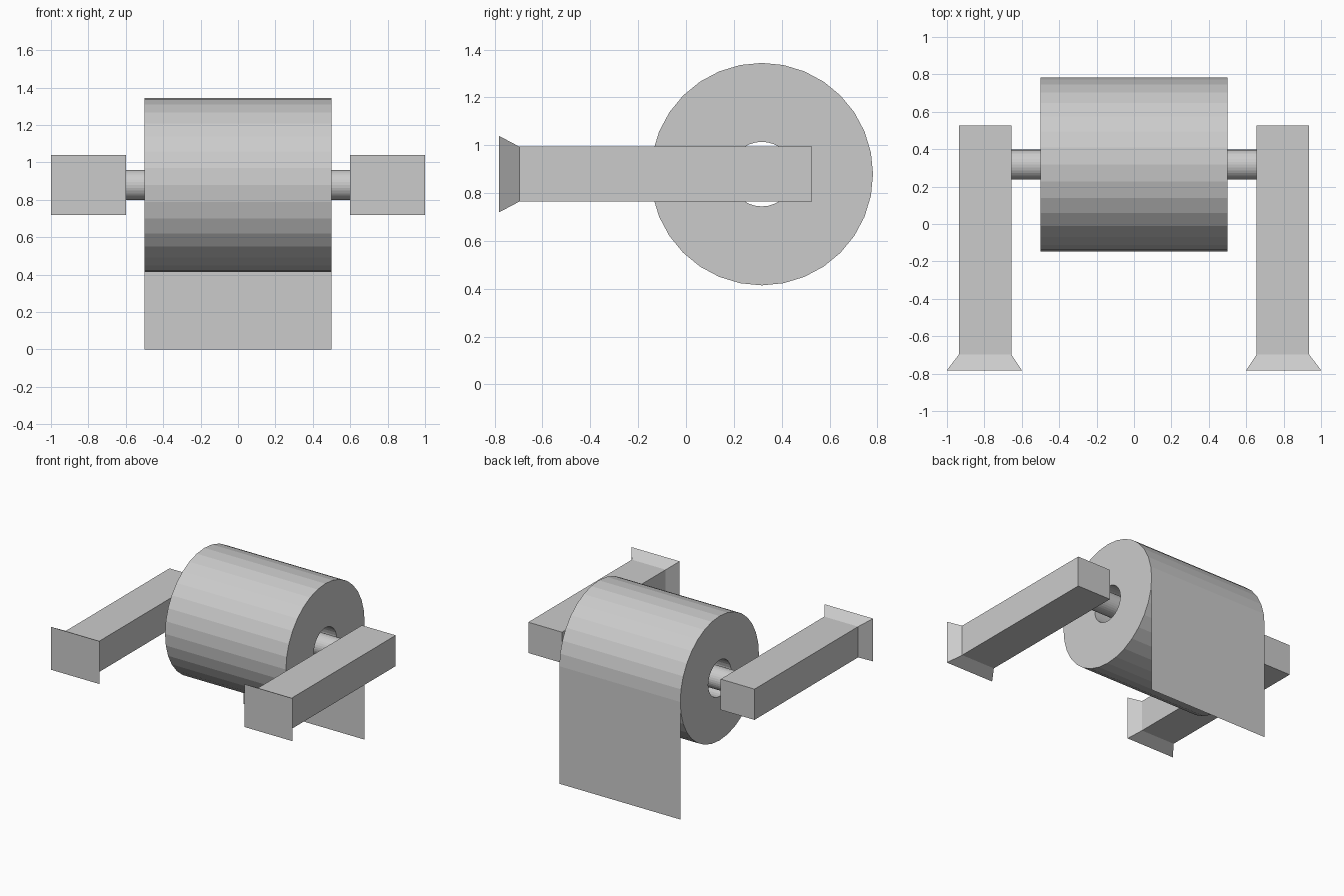
import bpy, bmesh
from math import sin, cos, pi

if "Cube" in bpy.data.objects:
    bpy.data.objects.remove(bpy.data.objects["Cube"])

AXIS_Y, AXIS_Z = 0.317, 0.879   # centre line of the roll and rod
SIDES = 32
ROLL_R, HOLE_R, ROD_R = 0.465, 0.135, 0.08


def finish(bm, name, solid=True):
    if solid:
        bmesh.ops.recalc_face_normals(bm, faces=bm.faces[:])
    mesh = bpy.data.meshes.new(name)
    bm.to_mesh(mesh)
    bm.free()
    obj = bpy.data.objects.new(name, mesh)
    bpy.context.collection.objects.link(obj)
    return obj


def circle(bm, x, r):
    return [bm.verts.new((x, AXIS_Y + r * cos(2 * pi * i / SIDES),
                          AXIS_Z + r * sin(2 * pi * i / SIDES)))
            for i in range(SIDES)]


def rect(bm, cx, y, hx, hz):
    return [bm.verts.new((cx + sx * hx, y, AXIS_Z + sz * hz))
            for sx, sz in ((-1, -1), (1, -1), (1, 1), (-1, 1))]


def bridge(bm, a, b):
    n = len(a)
    for i in range(n):
        j = (i + 1) % n
        bm.faces.new((a[i], a[j], b[j], b[i]))


# Paper roll: closed tube with an open core
bm = bmesh.new()
rings = [circle(bm, x, r) for x, r in
         ((-0.5, HOLE_R), (-0.5, ROLL_R), (0.5, ROLL_R), (0.5, HOLE_R))]
for k in range(4):
    bridge(bm, rings[k], rings[(k + 1) % 4])
finish(bm, "paper_roll")

# Loose sheet hanging from the back of the roll
bm = bmesh.new()
y = AXIS_Y + ROLL_R
bm.faces.new([bm.verts.new(p) for p in
              ((0.5, y, 0), (-0.5, y, 0), (-0.5, y, AXIS_Z), (0.5, y, AXIS_Z))])
finish(bm, "hanging_sheet", solid=False)

# Rod through the core
bm = bmesh.new()
a, b = circle(bm, -0.66, ROD_R), circle(bm, 0.66, ROD_R)
bridge(bm, a, b)
bm.faces.new(a)
bm.faces.new(b)
finish(bm, "rod")

# Arms with flared wall mounts
for side, name in ((-1, "left_arm"), (1, "right_arm")):
    bm = bmesh.new()
    loops = [rect(bm, side * cx, y, hx, hz) for cx, y, hx, hz in
             ((0.8, -0.782, 0.2, 0.16),
              (0.796, -0.697, 0.14, 0.115),
              (0.796, 0.527, 0.14, 0.115))]
    for p, q in zip(loops, loops[1:]):
        bridge(bm, p, q)
    bm.faces.new(loops[0])
    bm.faces.new(loops[-1])
    finish(bm, name)
